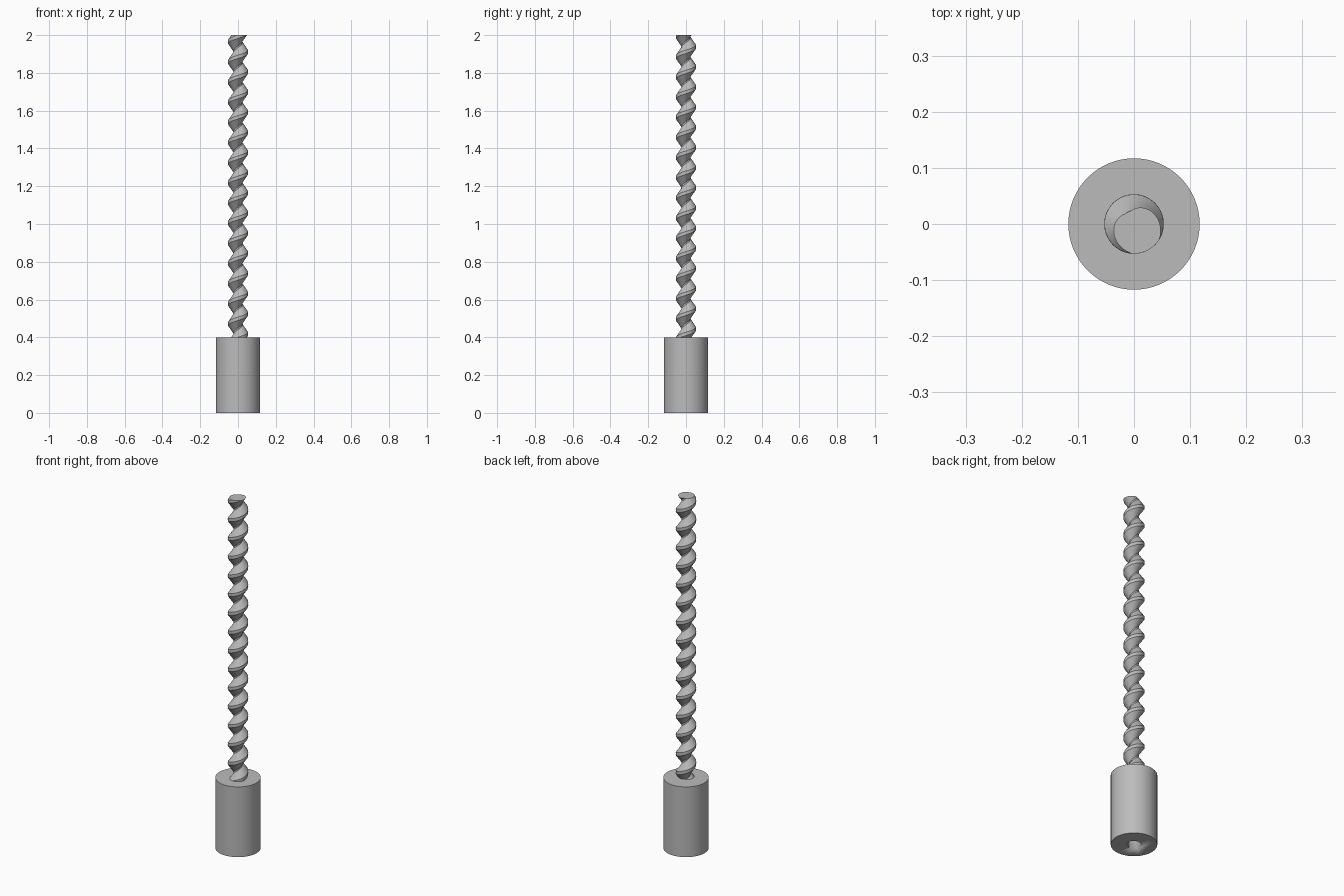
import bpy, bmesh
from math import cos, sin, pi, radians

cube = bpy.data.objects.get("Cube")
if cube:
    bpy.data.objects.remove(cube, do_unlink=True)

steel = bpy.data.materials.new("grey steel")
steel.use_nodes = True
GREY = (0.5, 0.5, 0.5, 1)
steel.diffuse_color = GREY
steel.node_tree.nodes["Principled BSDF"].inputs["Base Color"].default_value = GREY


def add_object(name, bm):
    """Turn a bmesh into a smooth shaded object with crisp edges."""
    bmesh.ops.recalc_face_normals(bm, faces=bm.faces)
    mesh = bpy.data.meshes.new(name)
    bm.to_mesh(mesh)
    bm.free()
    mesh.materials.append(steel)
    obj = bpy.data.objects.new(name, mesh)
    bpy.context.collection.objects.link(obj)
    bpy.ops.object.select_all(action="DESELECT")
    obj.select_set(True)
    bpy.context.view_layer.objects.active = obj
    bpy.ops.object.shade_smooth_by_angle(angle=radians(25))
    return obj


def cylinder(name, radius, low, high, sides):
    bm = bmesh.new()
    bmesh.ops.create_cone(bm, cap_ends=True, segments=sides, radius1=radius,
                          radius2=radius, depth=high - low)
    bmesh.ops.translate(bm, verts=bm.verts, vec=(0, 0, (low + high) / 2))
    return add_object(name, bm)


# Round base with a hexagonal socket underneath
BASE_TOP = 0.4
base = cylinder("base", 0.117, 0, BASE_TOP, 64)
socket = cylinder("socket_cutter", 0.04, -0.1, 0.2, 6)
socket.hide_render = True
socket.hide_viewport = True
cut = base.modifiers.new("socket", "BOOLEAN")
cut.operation = "DIFFERENCE"
cut.solver = "EXACT"
cut.object = socket

# Single start right-handed screw, lofted from one turning cross-section
CORE, OUTER = 0.024, 0.053
PITCH, TOP, BOTTOM = 1.6 / 15, 2.0, 0.38
SIDES = 48
CREST, ROOT = radians(30), radians(165)
TOP_ANGLE = radians(-62)


def thread_radius(angle):
    """Radius at an angle measured from the middle of the crest."""
    away = abs((angle + pi) % (2 * pi) - pi)
    t = min(max((away - CREST) / (ROOT - CREST), 0), 1)
    return OUTER + (CORE - OUTER) * t


bm = bmesh.new()
rings = []
count = round((TOP - BOTTOM) / PITCH * SIDES / 2)
for i in range(count + 1):
    z = BOTTOM + (TOP - BOTTOM) * i / count
    turn = TOP_ANGLE + (z - TOP) / PITCH * 2 * pi
    ring = []
    for k in range(SIDES):
        a = 2 * pi * k / SIDES
        r = thread_radius(a)
        ring.append(bm.verts.new((r * cos(a + turn), r * sin(a + turn), z)))
    rings.append(ring)
for lower, upper in zip(rings, rings[1:]):
    for k in range(SIDES):
        n = (k + 1) % SIDES
        bm.faces.new((lower[k], lower[n], upper[n], upper[k]))
bm.faces.new(rings[0][::-1])
bm.faces.new(rings[-1])
add_object("screw", bm)
